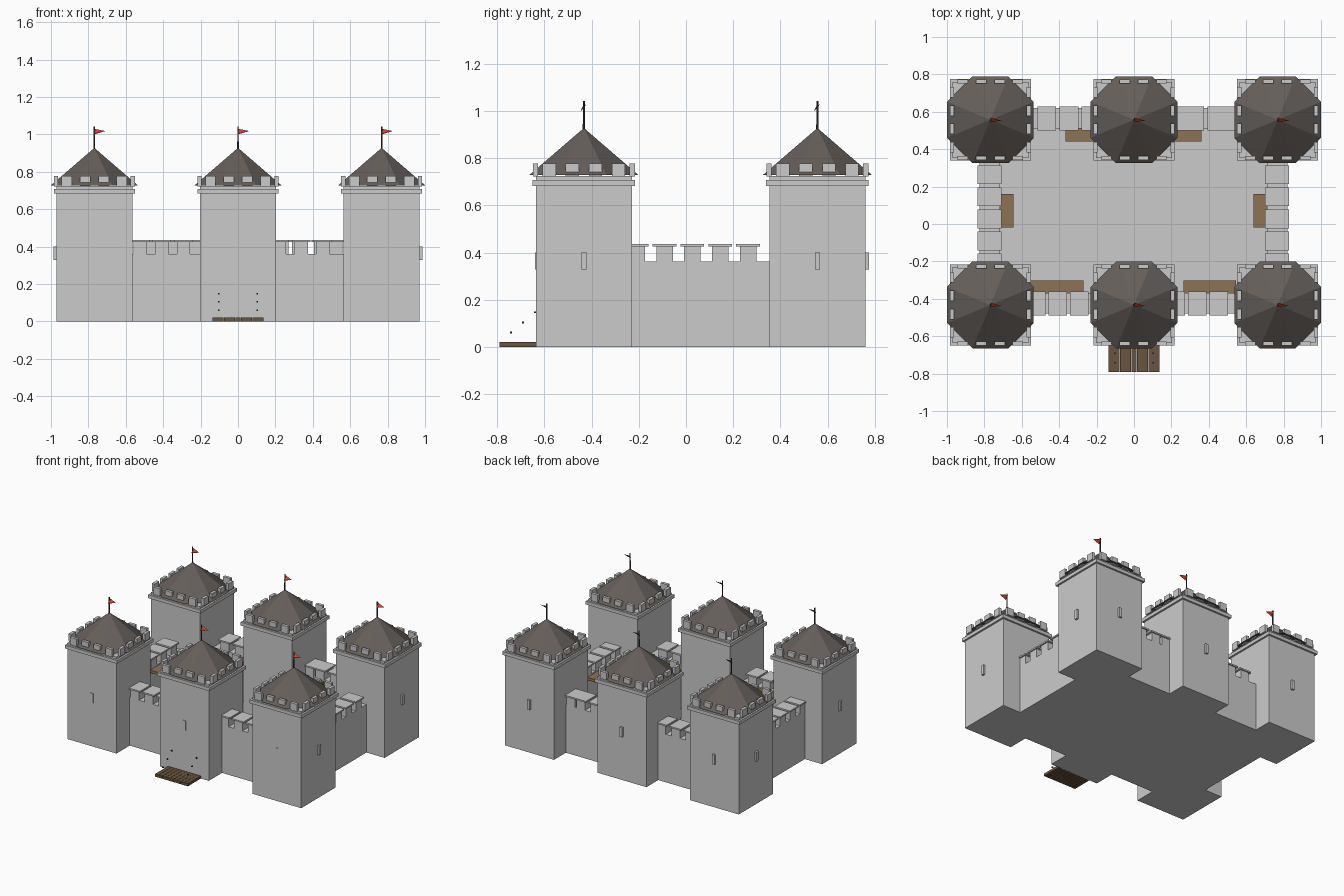
import bpy, bmesh, math
from mathutils import Vector, Matrix

if "Cube" in bpy.data.objects:
    bpy.data.objects.remove(bpy.data.objects["Cube"])


def material(name, rgb):
    m = bpy.data.materials.new(name)
    m.diffuse_color = (*rgb, 1)
    m.use_nodes = True
    m.node_tree.nodes["Principled BSDF"].inputs["Base Color"].default_value = m.diffuse_color
    return m


ROOF = material("slate", (0.13, 0.115, 0.105))
WOOD = material("wood", (0.27, 0.17, 0.09))
DARK_WOOD = material("dark_wood", (0.14, 0.09, 0.05))
IRON = material("iron", (0.05, 0.05, 0.05))
RED = material("red_cloth", (0.6, 0.06, 0.04))


def finish(bm, name, mat=None):
    bmesh.ops.recalc_face_normals(bm, faces=bm.faces)
    me = bpy.data.meshes.new(name)
    bm.to_mesh(me)
    bm.free()
    ob = bpy.data.objects.new(name, me)
    bpy.context.collection.objects.link(ob)
    if mat:
        me.materials.append(mat)
    return ob


def add_box(bm, x0, x1, y0, y1, z0, z1):
    mtx = Matrix.Translation(((x0 + x1) / 2, (y0 + y1) / 2, (z0 + z1) / 2))
    bmesh.ops.create_cube(bm, size=1, matrix=mtx @ Matrix.Diagonal((x1 - x0, y1 - y0, z1 - z0, 1)))


def block(bm, cx, cy, hx, hy, z0, z1):
    add_box(bm, cx - hx, cx + hx, cy - hy, cy + hy, z0, z1)


def box(name, *dims, mat=None):
    bm = bmesh.new()
    add_box(bm, *dims)
    return finish(bm, name, mat)


TX, FRONT, BACK, H = 0.768, -0.433, 0.557, 0.203


def tower(label, cx, cy):
    # shaft, cornice and parapet floor
    bm = bmesh.new()
    block(bm, cx, cy, H, H, 0, 0.725)
    block(bm, cx, cy, 0.217, 0.217, 0.683, 0.708)
    finish(bm, label + "_shaft")
    # four merlons along each side
    bm = bmesh.new()
    for i in range(4):
        o = (i - 1.5) * 0.098
        for s in (-1, 1):
            block(bm, cx + o, cy + s * 0.205, 0.028, 0.011, 0.722, 0.778)
            block(bm, cx + s * 0.205, cy + o, 0.011, 0.028, 0.722, 0.778)
    finish(bm, label + "_merlons")
    # eight-sided roof, flat sides facing the axes
    bm = bmesh.new()
    bmesh.ops.create_cone(bm, cap_ends=True, segments=8, radius1=0.232 / math.cos(math.pi / 8),
                          radius2=0, depth=0.2,
                          matrix=Matrix.Translation((cx, cy, 0.828)) @ Matrix.Rotation(math.pi / 8, 4, 'Z'))
    bmesh.ops.remove_doubles(bm, verts=bm.verts, dist=1e-5)
    finish(bm, label + "_roof", ROOF)
    # flag pole and pennant
    bm = bmesh.new()
    bmesh.ops.create_cone(bm, cap_ends=True, segments=6, radius1=0.005, radius2=0.004, depth=0.13,
                          matrix=Matrix.Translation((cx, cy, 0.978)))
    finish(bm, label + "_flag_pole", IRON)
    bm = bmesh.new()
    p = [(0, 0.012, 1.03), (0, -0.012, 1.0), (0.06, -0.005, 1.018), (0, -0.012, 1.005)]
    bmesh.ops.convex_hull(bm, input=[bm.verts.new(Vector(v) + Vector((cx, cy, 0))) for v in p])
    finish(bm, label + "_pennant", RED)
    # arrow slit frames on the outward faces
    bm = bmesh.new()
    if cy < 0:
        block(bm, cx, cy - H, 0.011, 0.004, 0.328, 0.4)
    else:
        block(bm, cx, cy + H, 0.011, 0.015, 0.328, 0.4)
    if cx:
        block(bm, cx + math.copysign(H, cx), cy, 0.015, 0.011, 0.328, 0.4)
    finish(bm, label + "_arrow_slits")


for cy, row in ((FRONT, "front"), (BACK, "back")):
    for cx, col in ((-TX, "left"), (0, "middle"), (TX, "right")):
        tower(f"{row}_{col}_tower", cx, cy)


def wall(label, axis, a, b, c, centres):
    """Curtain wall from a to b along an axis, at offset c, with capped merlons."""
    bm = bmesh.new()

    def piece(u0, u1, half, z0, z1):
        if axis == 'x':
            add_box(bm, u0, u1, c - half, c + half, z0, z1)
        else:
            add_box(bm, c - half, c + half, u0, u1, z0, z1)

    piece(a, b, 0.055, 0, 0.361)
    for u in centres:
        piece(max(u - 0.035, a), min(u + 0.035, b), 0.055, 0.355, 0.426)
        piece(max(u - 0.05, a), min(u + 0.05, b), 0.064, 0.425, 0.436)
    finish(bm, label)


L0, L1 = -TX + H, -H
wall("front_left_wall", 'x', L0, L1, -0.424, (-0.523, -0.407, -0.292))
wall("front_right_wall", 'x', -L1, -L0, -0.424, (0.222, 0.338, 0.453))
wall("back_left_wall", 'x', L0, L1, 0.565, (-0.466, -0.348, -0.23))
wall("back_right_wall", 'x', -L1, -L0, 0.565, (0.323, 0.442, 0.525, 0.235))
side = [0.263 - i * 0.118 for i in range(5)]
wall("left_wall", 'y', FRONT + H, BACK - H, -0.772, side)
wall("right_wall", 'y', FRONT + H, BACK - H, 0.765, side)

# courtyard floor
box("courtyard_floor", -0.77, 0.77, -0.42, 0.56, 0, 0.02)

# wooden wall walks
ZW = (0.332, 0.352)
box("back_walkway", -0.366, 0.36, 0.44, 0.515, *ZW, mat=WOOD)
box("front_left_walkway", -0.55, -0.27, -0.372, -0.302, *ZW, mat=WOOD)
box("front_right_walkway", 0.265, 0.545, -0.372, -0.302, *ZW, mat=WOOD)
box("left_walkway", -0.72, -0.645, -0.02, 0.16, *ZW, mat=WOOD)
box("right_walkway", 0.64, 0.715, -0.02, 0.16, *ZW, mat=WOOD)

# drawbridge planks
bm = bmesh.new()
for i in range(9):
    block(bm, (i - 4) * 0.0306, -0.71, 0.0145, 0.08, 0, 0.02)
finish(bm, "drawbridge", DARK_WOOD)

# chain links rising to the gate tower
bm = bmesh.new()
for s in (-1, 1):
    for i in range(3):
        block(bm, s * 0.103, -0.742 + i * 0.051, 0.005, 0.005, 0.057 + i * 0.043, 0.065 + i * 0.043)
finish(bm, "drawbridge_chains", IRON)
